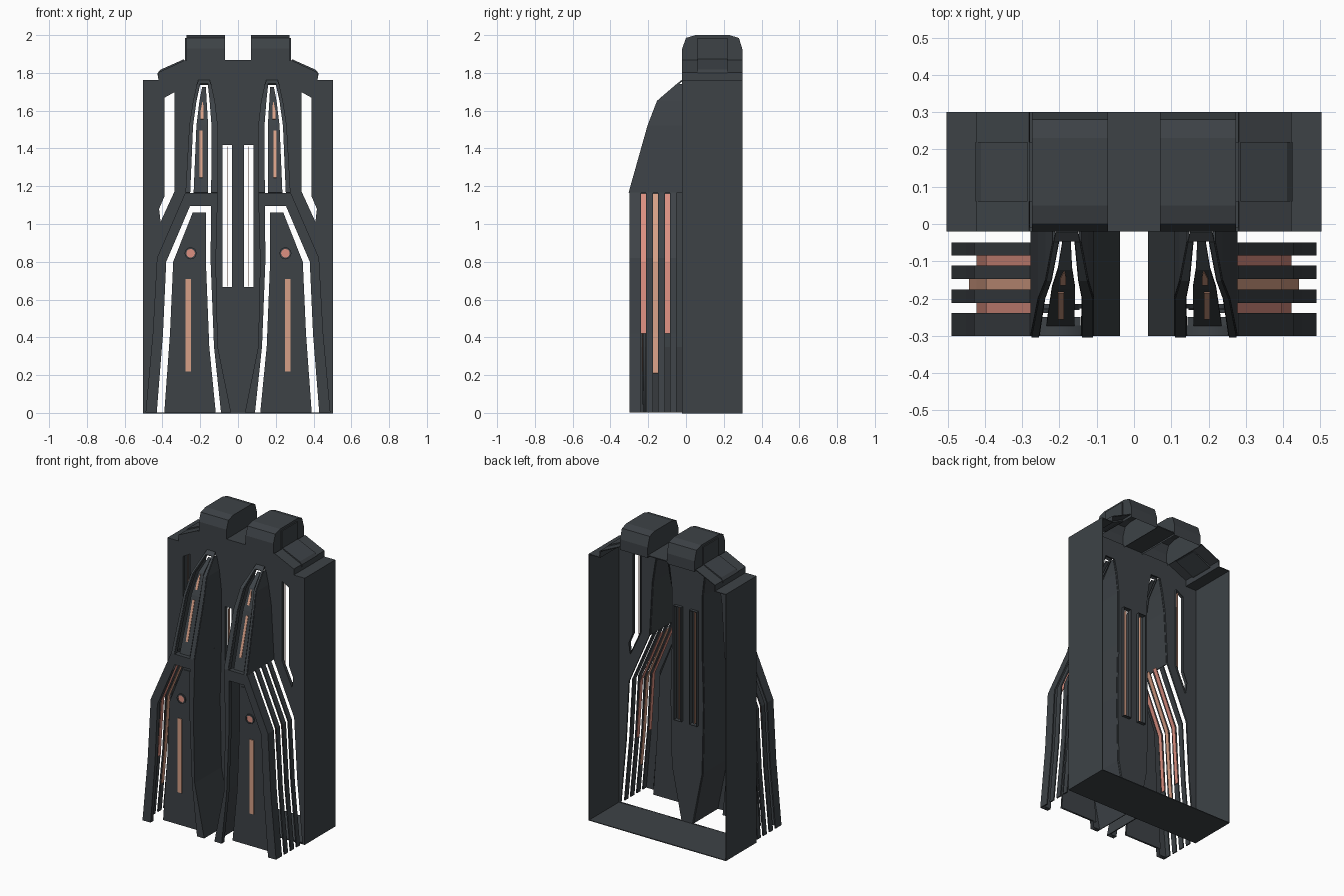
import bpy, bmesh, math

cube = bpy.data.objects.get("Cube")
if cube:
    bpy.data.objects.remove(cube, do_unlink=True)


def material(name, rgb):
    m = bpy.data.materials.new(name)
    m.use_nodes = True
    m.diffuse_color = (*rgb, 1)
    m.node_tree.nodes["Principled BSDF"].inputs["Base Color"].default_value = (*rgb, 1)
    return m


SLATE = material("dark slate", (0.047, 0.055, 0.062))
PINK = material("pink glow", (0.72, 0.28, 0.22))
TAN = material("tan glow", (0.68, 0.35, 0.24))

FRONT, WALL, BACK = -0.3, -0.02, 0.3
PANEL = -0.23   # front of the recessed leg panel


def finish(ob, mat, thick=0, mirror=True):
    ob.data.materials.append(mat)
    if thick:
        s = ob.modifiers.new("thickness", 'SOLIDIFY')
        s.thickness, s.offset = thick, 0
    if mirror:
        ob.modifiers.new("mirror", 'MIRROR')
    return ob


def surface(name, rows, mat=SLATE, thick=0.008, closed=False, caps=False):
    """Quads between consecutive rows of points, mirrored across x."""
    bm = bmesh.new()
    grid = [[bm.verts.new(p) for p in row] for row in rows]
    n = len(rows[0])
    for a, b in zip(grid, grid[1:]):
        for i in range(n if closed else n - 1):
            j = (i + 1) % n
            bm.faces.new((a[i], a[j], b[j], b[i]))
    if caps:
        bm.faces.new(grid[0])
        bm.faces.new(grid[-1][::-1])
    bmesh.ops.recalc_face_normals(bm, faces=bm.faces)
    me = bpy.data.meshes.new(name)
    bm.to_mesh(me)
    bm.free()
    ob = bpy.data.objects.new(name, me)
    bpy.context.collection.objects.link(ob)
    return finish(ob, mat, thick)


def ribbon(name, path, y0, y1, **kw):
    """An x-z path swept along y."""
    return surface(name, [[(x, y, z) for x, z in path] for y in (y0, y1)], **kw)


def block(name, x0, x1, y0, y1, z0, z1, mat=SLATE):
    ring = [(x0, z0), (x1, z0), (x1, z1), (x0, z1)]
    return ribbon(name, ring, y0, y1, mat=mat, thick=0, closed=True, caps=True)


def flat_sheet(name, outlines, y, depth, mat=SLATE, mirror=True):
    """Upright sheet from x-z outlines; inner outlines become holes."""
    cu = bpy.data.curves.new(name, 'CURVE')
    cu.dimensions, cu.fill_mode, cu.extrude = '2D', 'BOTH', depth / 2
    for pts in outlines:
        sp = cu.splines.new('POLY')
        sp.points.add(len(pts) - 1)
        for p, (x, z) in zip(sp.points, pts):
            p.co = (x, z, 0, 1)
        sp.use_cyclic_u = True
    tmp = bpy.data.objects.new(name + "_outline", cu)
    bpy.context.collection.objects.link(tmp)
    bpy.context.view_layer.update()
    me = bpy.data.meshes.new_from_object(tmp.evaluated_get(bpy.context.evaluated_depsgraph_get()))
    bpy.data.objects.remove(tmp, do_unlink=True)
    for v in me.vertices:
        x, z, d = v.co
        v.co = (x, y - d, z)
    me.materials.clear()
    ob = bpy.data.objects.new(name, me)
    bpy.context.collection.objects.link(ob)
    return finish(ob, mat, 0, mirror)


def flip(pts):
    return [(-x, z) for x, z in pts]


# Key outlines of the right half, as x-z points
LEVELS = [1.165, 1.52, 1.65, 1.74]
DEPTHS = [FRONT, -0.2, -0.15, -0.045]
outer_top = list(zip([0.275, 0.255, 0.235, 0.215], LEVELS))
inner_top = list(zip([0.11, 0.11, 0.125, 0.145], LEVELS))
leg_outer = [(0.275, 1.165), (0.425, 0.82), (0.447, 0.42), (0.485, 0.003)]
leg_inner = [(0.11, 1.165), (0.12, 0.8), (0.11, 0.35), (0.04, 0.003)]
side_slot = [(0.39, 1.67), (0.335, 1.70), (0.335, 1.17), (0.41, 1.01), (0.42, 1.08), (0.39, 1.15)]
centre_slot = [(0.031, 0.665), (0.084, 0.665), (0.084, 1.42), (0.031, 1.42)]
half_shell = [(0, 0), (0.5, 0), (0.5, 1.76), (0.42, 1.76), (0.42, 1.80), (0.28, 1.865), (0, 1.865)]

# Open-backed casing: floor, sides and stepped shoulders, then the roof bridge
ribbon("casing", half_shell[:-1], WALL, BACK, thick=0.006)
ribbon("roof_bridge", [(0, 1.865), (0.07, 1.865)], WALL, BACK, thick=0.006)

# Front wall with openings for the legs and slots
leg_hole = leg_outer[::-1] + outer_top[1:] + inner_top[::-1] + leg_inner[1:]
holes = [leg_hole, side_slot, centre_slot]
plate = half_shell[1:-1] + flip(half_shell[1:-1])[::-1]
flat_sheet("front_wall", [plate] + holes + [flip(h) for h in holes], WALL + 0.005, 0.01, mirror=False)

# Slot rims and thin light blades
ribbon("centre_slot_rim", centre_slot, WALL, 0.01, closed=True, thick=0.004)
ribbon("side_slot_rim", side_slot, WALL, 0.0, closed=True, thick=0.004)
block("centre_light", 0.0565, 0.0585, WALL, -0.005, 0.67, 1.41, TAN)
block("side_light", 0.354, 0.356, WALL, -0.01, 1.15, 1.69, TAN)

# Twin hollow roof blocks with chamfered front and back
head = [(WALL, 1.85), (WALL, 1.93), (0.0, 1.985), (0.05, 2.0), (0.23, 2.0),
        (0.28, 1.985), (BACK, 1.92), (BACK, 1.85)]
surface("roof_block", [[(x, y, z) for y, z in head] for x in (0.07, 0.273)], thick=0, caps=True)
block("roof_block_side_plate", 0.272, 0.281, 0.06, 0.22, 1.85, 1.985)

# Raised shoulder panels
shoulder = [(0.285, 1.85), (0.285, 1.873), (0.41, 1.817), (0.425, 1.80), (0.425, 1.785), (0.41, 1.79)]
ribbon("shoulder_panel", shoulder, 0.06, 0.22, thick=0, closed=True, caps=True)

# Lower leg front: arched frame around a recessed panel
frame = (leg_outer + [(0.43, 0.003), (0.397, 0.42), (0.38, 0.80), (0.254, 1.095), (0.143, 1.095),
         (0.145, 0.8), (0.127, 0.35), (0.09, 0.003)] + leg_inner[::-1])
flat_sheet("leg_frame", [frame], FRONT + 0.014, 0.028)
block("leg_ledge", 0.143, 0.254, FRONT + 0.02, -0.25, 1.1, 1.165)
panel = [(0.39, 0.003), (0.36, 0.42), (0.343, 0.80), (0.24, 1.06), (0.17, 1.06),
         (0.17, 0.8), (0.152, 0.35), (0.118, 0.003)]
flat_sheet("leg_panel", [panel], PANEL + 0.01, 0.012)
inset = [(0.38, 0.045), (0.348, 0.42), (0.331, 0.79), (0.237, 1.04), (0.182, 1.04),
         (0.182, 0.8), (0.165, 0.35), (0.146, 0.045)]
flat_sheet("leg_panel_inset", [inset], PANEL + 0.003, 0.006)


# Leg lights: round lamp in a dark ring, and a tall bar
def disc(r, n):
    return [(0.251 + r * math.cos(math.tau * i / n), 0.845 + r * math.sin(math.tau * i / n)) for i in range(n)]


flat_sheet("lamp_ring", [disc(0.032, 12), disc(0.023, 12)], PANEL - 0.004, 0.008)
flat_sheet("lamp", [disc(0.023, 12)], PANEL - 0.002, 0.004, PINK)
block("leg_light", 0.248, 0.278, PANEL - 0.004, PANEL, 0.22, 0.71, TAN)

# Leg inner walls
ribbon("leg_inner_wall", leg_inner, FRONT, WALL, thick=0.006)

# Outer fins with glowing strips set behind the gaps
for i, (y0, y1) in enumerate([(FRONT, -0.238), (-0.212, -0.175), (-0.148, -0.111), (-0.085, -0.05)]):
    ribbon("fin_%d" % (i + 1), leg_outer, y0, y1, thick=0.008)
strip_path = [(0.245, 1.16), (0.395, 0.80), (0.42, 0.42), (0.44, 0.21)]
for i, y in enumerate([-0.225, -0.1615, -0.098]):
    middle = i == 1
    ribbon("glow_strip_%d" % (i + 1), strip_path if middle else strip_path[:3], y - 0.014, y + 0.014,
           mat=TAN if middle else PINK, thick=0.004)


# Upper arch, bending back towards the wall
def depth_at(z):
    for z0, z1, y0, y1 in zip(LEVELS, LEVELS[1:], DEPTHS, DEPTHS[1:]):
        if z <= z1:
            return y0 + (y1 - y0) * (z - z0) / (z1 - z0)
    return DEPTHS[-1]


def bent(xs, zs, inward=0):
    return [(x, depth_at(z) + inward, z) for x, z in zip(xs, zs)]


def xs_of(path):
    return [x for x, z in path]


slot_out = [0.255, 0.24, 0.222, 0.202]
slot_in = [0.14, 0.138, 0.148, 0.158]
surface("arch_outer_frame", [bent(xs_of(outer_top), LEVELS), bent(slot_out, LEVELS)])
surface("arch_inner_frame", [bent(slot_in, LEVELS), bent(xs_of(inner_top), LEVELS)])
surface("arch_cap", [[(0.145, -0.045, 1.74), (0.215, -0.045, 1.74)],
                     [(0.15, WALL, 1.76), (0.21, WALL, 1.76)]])
# Short rims inside the arch opening, and the panel set back behind it
for label, xs in (("outer", slot_out), ("inner", slot_in)):
    surface("arch_%s_rim" % label, [bent(xs, LEVELS), bent(xs, LEVELS, 0.025)], thick=0.004)
PANEL_Z = LEVELS[:3] + [1.722]
surface("arch_panel", [bent([0.235, 0.22, 0.204, 0.19], PANEL_Z, 0.03),
                       bent([0.16, 0.158, 0.166, 0.17], PANEL_Z, 0.03)])
for label, side in (("outer", outer_top), ("inner", inner_top)):
    xs = xs_of(side)
    surface("arch_%s_wall" % label, [bent(xs, LEVELS), [(x, WALL, z) for x, z in side]], thick=0.006)

# Lights on the arch panel: a long bar and a short pointed one
for label, left, right, zs in (("long", [0.188] * 2, [0.204] * 2, [1.245, 1.495]),
                               ("short", [0.182] * 2, [0.198] * 2, [1.555, 1.6]),
                               ("tip", [0.182, 0.185], [0.198, 0.189], [1.6, 1.645])):
    surface("arch_light_" + label, [bent(left, zs, 0.023), bent(right, zs, 0.023)], mat=TAN, thick=0.003)
